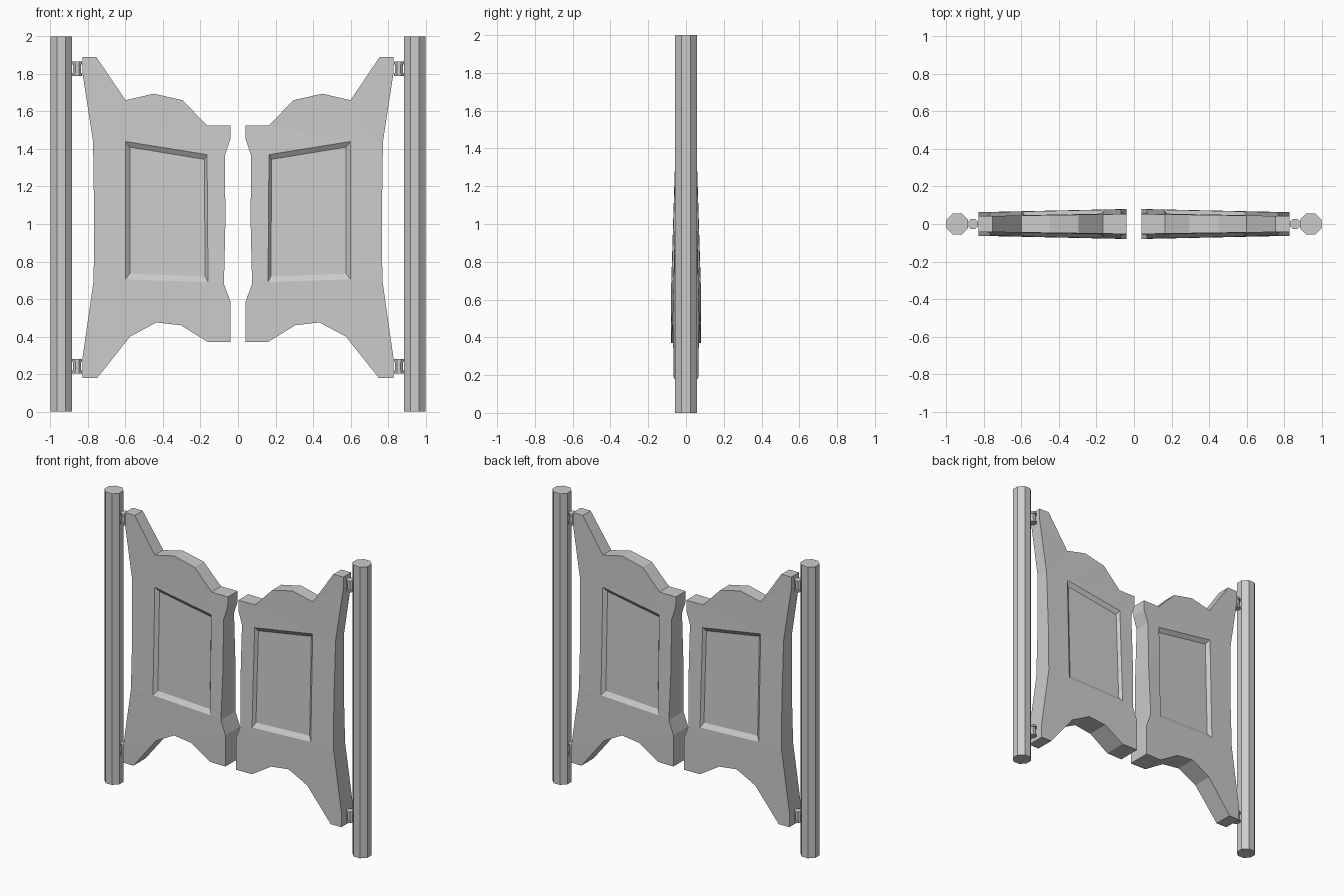
import bpy, bmesh, math

if "Cube" in bpy.data.objects:
    bpy.data.objects.remove(bpy.data.objects["Cube"])

# Outline of the left leaf (x, z), clockwise from the upper outer corner
OUTLINE = [(-.83, 1.89), (-.755, 1.89), (-.60, 1.66), (-.45, 1.695), (-.295, 1.66),
           (-.165, 1.525), (-.04, 1.525), (-.04, 1.455), (-.07, 1.365), (-.067, 1.02),
           (-.075, .68), (-.04, .585), (-.04, .37), (-.16, .37), (-.305, .46),
           (-.435, .475), (-.575, .40), (-.75, .18), (-.83, .18), (-.83, .28),
           (-.77, .70), (-.767, 1.02), (-.773, 1.44), (-.83, 1.81)]
# Recessed panel: rim and floor corners
RIM = [(-.60, 1.44), (-.165, 1.37), (-.16, .69), (-.60, .705)]
FLOOR = [(-.577, 1.41), (-.18, 1.345), (-.175, .72), (-.577, .735)]
DEPTH = .02


def half_thickness(x, z):
    # Thicker toward the bottom and toward the meeting edge
    t = min(max((z - .65) / .85, 0), 1)
    inner = .08 + (.053 - .08) * t
    outer = .063 + (.042 - .063) * t
    s = (abs(x) - .04) / .79
    return inner + (outer - inner) * s


def finish(bm, name):
    bmesh.ops.recalc_face_normals(bm, faces=bm.faces[:])
    me = bpy.data.meshes.new(name)
    bm.to_mesh(me)
    bm.free()
    ob = bpy.data.objects.new(name, me)
    bpy.context.collection.objects.link(ob)
    return ob


def leaf(name, sx):
    bm = bmesh.new()
    loops = []
    for side in (-1, 1):
        ring = [bm.verts.new((sx * x, 0, z)) for x, z in OUTLINE]
        rim = [bm.verts.new((sx * x, 0, z)) for x, z in RIM]
        edges = [bm.edges.new((r[i], r[(i + 1) % len(r)]))
                 for r in (ring, rim) for i in range(len(r))]
        # flat face with a panel opening, then pushed out to its thickness
        bmesh.ops.triangle_fill(bm, use_beauty=True, use_dissolve=False,
                                edges=edges, normal=(0, side, 0))
        for v in ring + rim:
            v.co.y = side * half_thickness(v.co.x, v.co.z)
        floor = [bm.verts.new((sx * x, side * (half_thickness(x, z) - DEPTH), z))
                 for x, z in FLOOR]
        for i in range(4):
            j = (i + 1) % 4
            bm.faces.new((rim[i], rim[j], floor[j], floor[i]))
        bm.faces.new(floor)
        loops.append(ring)
    # edge of the leaf
    a, b = loops
    for i in range(len(a)):
        j = (i + 1) % len(a)
        bm.faces.new((a[i], a[j], b[j], b[i]))
    return finish(bm, name)


def lathe(name, x, z, profile):
    # eight-sided turned part on a vertical axis; profile is (flat radius, height)
    bm = bmesh.new()
    rings = []
    for r, h in profile:
        r /= math.cos(math.pi / 8)
        rings.append([bm.verts.new((x + r * math.cos((k + .5) * math.pi / 4),
                                    r * math.sin((k + .5) * math.pi / 4), z + h))
                      for k in range(8)])
    for a, b in zip(rings, rings[1:]):
        for k in range(8):
            bm.faces.new((a[k], a[(k + 1) % 8], b[(k + 1) % 8], b[k]))
    bm.faces.new(rings[0])
    bm.faces.new(rings[-1])
    return finish(bm, name)


HINGE = [(.027, -.038), (.027, -.022), (.022, -.022),
         (.022, .022), (.027, .022), (.027, .038)]

for label, sx in (("left", 1), ("right", -1)):
    leaf(label + "_door_leaf", sx)
    lathe(label + "_post", -sx * .943, 0, [(.057, 0), (.057, 2)])
    for pos, z in (("upper", 1.828), ("lower", .242)):
        lathe(f"{label}_{pos}_hinge", -sx * .858, z, HINGE)
